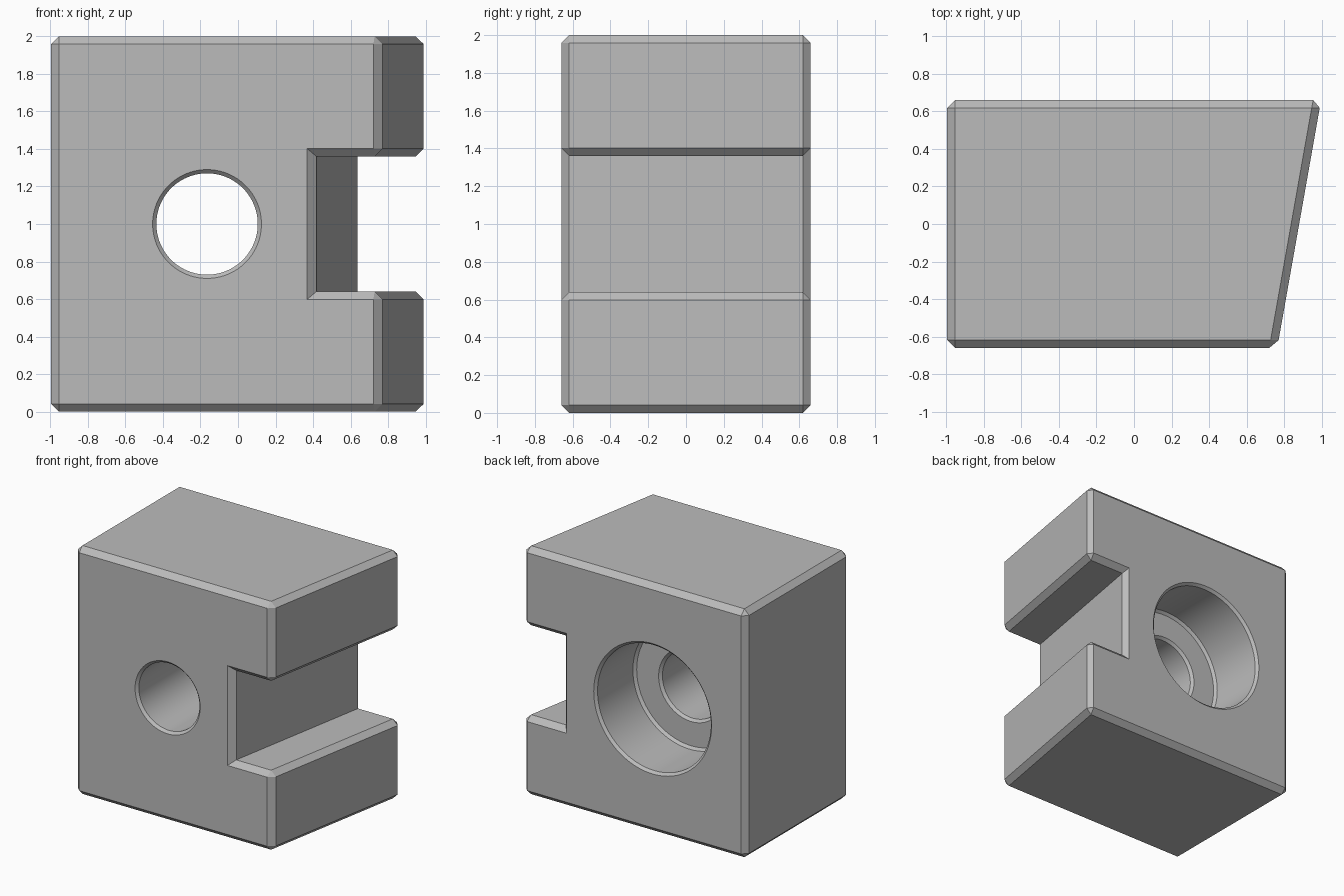
import bpy, bmesh, math

default_cube = bpy.data.objects.get("Cube")
if default_cube:
    bpy.data.objects.remove(default_cube, do_unlink=True)

HALF_DEPTH = 0.66
CHAMFER = 0.042
SLANT = 0.177          # sideways run of the sloped side per unit of depth
SEGMENTS = 96

grey = bpy.data.materials.new("plain grey")
grey.use_nodes = True
colour = (0.5, 0.5, 0.5, 1)
grey.diffuse_color = colour
grey.node_tree.nodes["Principled BSDF"].inputs["Base Color"].default_value = colour


def add_object(name, bm):
    bmesh.ops.recalc_face_normals(bm, faces=bm.faces)
    mesh = bpy.data.meshes.new(name)
    bm.to_mesh(mesh)
    bm.free()
    mesh.materials.append(grey)
    obj = bpy.data.objects.new(name, mesh)
    bpy.context.collection.objects.link(obj)
    return obj


# Block: C-shaped outline pushed from front to back, right-hand points sheared
outer, inner = 0.88, 0.527
outline = [(-0.995, 0), (outer, 0), (outer, 0.64), (inner, 0.64),
           (inner, 1.36), (outer, 1.36), (outer, 2), (-0.995, 2)]
bm = bmesh.new()
rings = []
for y in (-HALF_DEPTH, HALF_DEPTH):
    rings.append([bm.verts.new((x + (SLANT * y if x > 0 else 0), y, z))
                  for x, z in outline])
    bm.faces.new(rings[-1])
count = len(outline)
for i in range(count):
    j = (i + 1) % count
    bm.faces.new((rings[0][i], rings[0][j], rings[1][j], rings[1][i]))
bmesh.ops.recalc_face_normals(bm, faces=bm.faces)

# Chamfer every outer edge, leaving the slot's inner corners sharp
bmesh.ops.bevel(bm, geom=[e for e in bm.edges if e.is_convex], offset=CHAMFER,
                offset_type='OFFSET', segments=1, profile=0.5, affect='EDGES')
block = add_object("slotted_block", bm)

# Stepped bore cutter: (radius, depth) profile turned about the y axis
profile = [(0.31, -0.68), (0.27, -0.64), (0.27, 0.15), (0.29, 0.17),
           (0.485, 0.17), (0.505, 0.19), (0.505, 0.64), (0.545, 0.68)]
bm = bmesh.new()
rings = []
for radius, y in profile:
    angles = [2 * math.pi * k / SEGMENTS for k in range(SEGMENTS)]
    rings.append([bm.verts.new((-0.165 + radius * math.cos(a), y,
                                1 + radius * math.sin(a))) for a in angles])
for near, far in zip(rings, rings[1:]):
    for i in range(SEGMENTS):
        j = (i + 1) % SEGMENTS
        bm.faces.new((near[i], near[j], far[j], far[i]))
bm.faces.new(rings[0])
bm.faces.new(rings[-1])
cutter = add_object("bore_cutter", bm)
cutter.hide_render = True

# Cut the bore, then drop the cutter
cut = block.modifiers.new("bore", 'BOOLEAN')
cut.operation = 'DIFFERENCE'
cut.solver = 'EXACT'
cut.object = cutter
bpy.ops.object.select_all(action='DESELECT')
block.select_set(True)
bpy.context.view_layer.objects.active = block
bpy.ops.object.modifier_apply(modifier=cut.name)
bpy.data.objects.remove(cutter, do_unlink=True)
bpy.ops.object.shade_smooth_by_angle(angle=math.radians(25))
